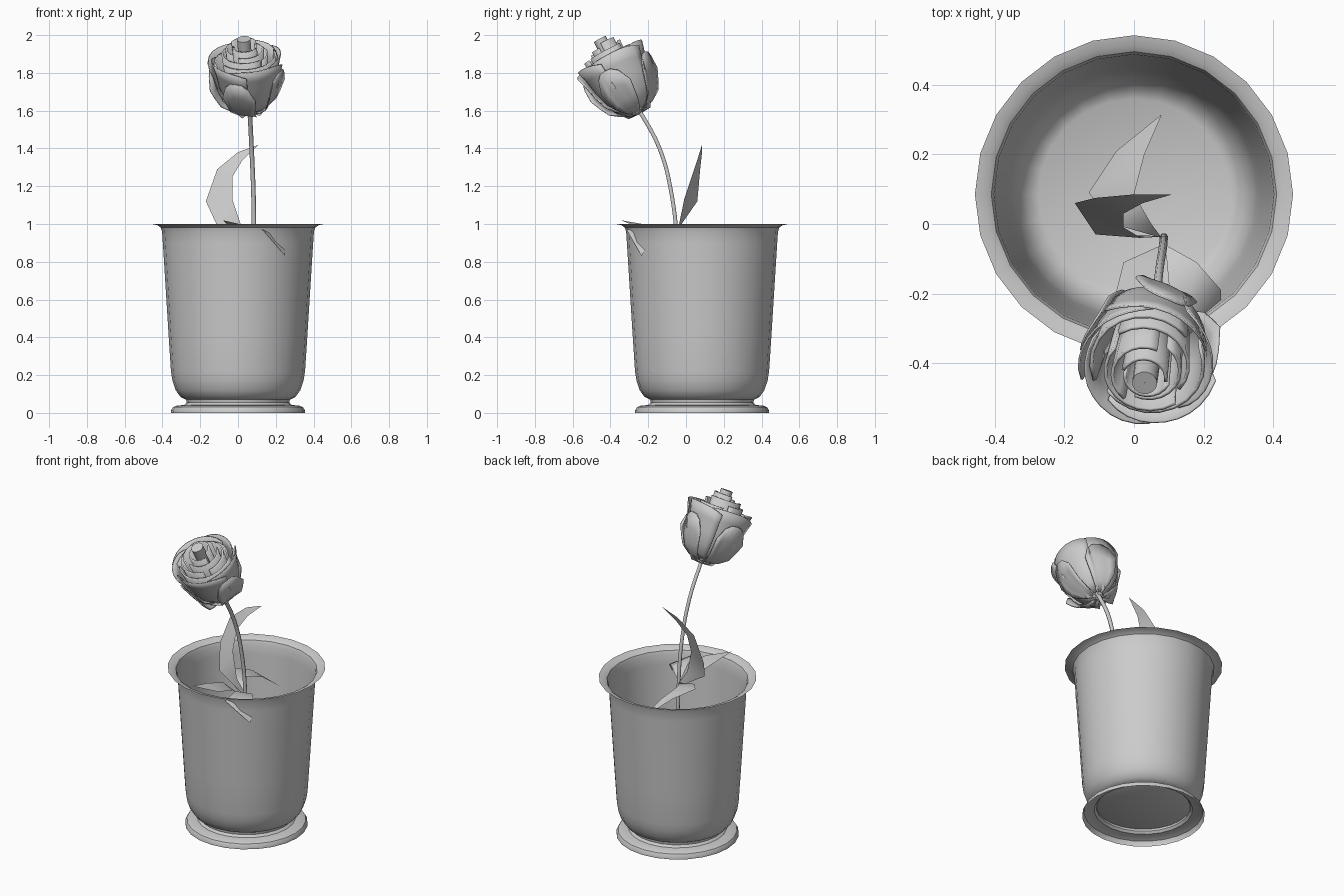
import bpy
import bmesh
import math
from mathutils import Vector, Matrix

cube = bpy.data.objects.get("Cube")
if cube:
    bpy.data.objects.remove(cube, do_unlink=True)

grey = bpy.data.materials.new("plain grey")
grey.use_nodes = True
grey.diffuse_color = (0.6, 0.6, 0.6, 1)
grey.node_tree.nodes["Principled BSDF"].inputs["Base Color"].default_value = (0.6, 0.6, 0.6, 1)


def finish(name, bm, matrix=None, sharp=35, thickness=0):
    """Turn a bmesh into a smooth shaded object."""
    bmesh.ops.remove_doubles(bm, verts=bm.verts, dist=0.0005)
    bmesh.ops.recalc_face_normals(bm, faces=bm.faces)
    if matrix:
        bm.transform(matrix)
    mesh = bpy.data.meshes.new(name)
    bm.to_mesh(mesh)
    bm.free()
    mesh.materials.append(grey)
    mesh.shade_smooth()
    mesh.set_sharp_from_angle(angle=math.radians(sharp))
    obj = bpy.data.objects.new(name, mesh)
    bpy.context.scene.collection.objects.link(obj)
    if thickness:
        mod = obj.modifiers.new("thickness", "SOLIDIFY")
        mod.thickness = thickness
        mod.offset = 0
    return obj


def grid(rows):
    """Skin equal length rows of points with faces."""
    bm = bmesh.new()
    vs = [[bm.verts.new(p) for p in row] for row in rows]
    for a, b in zip(vs, vs[1:]):
        for i in range(len(a) - 1):
            bm.faces.new((a[i], a[i + 1], b[i + 1], b[i]))
    return bm


def lathe(name, profile, steps=24, matrix=None):
    rows = []
    for r, z in profile:
        rows.append([(r * math.sin(math.tau * i / steps), r * math.cos(math.tau * i / steps), z)
                     for i in range(steps + 1)])
    return finish(name, grid(rows), matrix)


# Pot with a rolled lip, and a hollow flared foot
pot_place = Matrix.Translation((0, 0.085, 0))
lathe("pot_body", [(0.001, 0.07), (0.275, 0.07), (0.305, 0.085), (0.33, 0.12), (0.347, 0.17),
                   (0.355, 0.22), (0.368, 0.42), (0.398, 0.9), (0.402, 0.96),
                   (0.41, 0.982), (0.428, 0.994), (0.457, 1.0)], matrix=pot_place)
lathe("pot_foot", [(0.275, 0.07), (0.272, 0.055), (0.285, 0.042), (0.325, 0.038),
                   (0.345, 0.03), (0.355, 0.012), (0.355, 0)], matrix=pot_place)

# Curved stem
curve = bpy.data.curves.new("stem", "CURVE")
curve.dimensions = "3D"
curve.bevel_depth = 0.012
curve.bevel_resolution = 1
curve.resolution_u = 6
curve.use_fill_caps = True
path = [(0.085, -0.04, 0.07), (0.085, -0.045, 0.85), (0.082, -0.075, 1.15),
        (0.072, -0.14, 1.4), (0.06, -0.27, 1.64)]
spline = curve.splines.new("BEZIER")
spline.bezier_points.add(len(path) - 1)
for point, co in zip(spline.bezier_points, path):
    point.co = co
    point.handle_left_type = point.handle_right_type = "AUTO"
curve.materials.append(grey)
stem = bpy.data.objects.new("stem", curve)
bpy.context.scene.collection.objects.link(stem)


# Leaves: pairs of edge points between a base and a tip
def leaf(name, base, pairs, tip):
    rows = [(base, base)] + pairs + [(tip, tip)]
    bm = bmesh.new()
    vs = [[bm.verts.new(p) for p in row] for row in rows]
    for a, b in zip(vs, vs[1:]):
        bm.faces.new((a[0], a[1], b[1]))
        bm.faces.new((a[0], b[1], b[0]))
    bmesh.ops.dissolve_degenerate(bm, dist=0.0001, edges=bm.edges)
    finish(name, bm, sharp=60)


leaf("tall_leaf", (0.1, -0.035, 0.86),
     [((-0.11, -0.03, 0.99), (0.02, -0.04, 0.98)),
      ((-0.17, 0.06, 1.12), (-0.03, -0.01, 1.13)),
      ((-0.11, 0.075, 1.29), (-0.03, 0.03, 1.25)),
      ((0, 0.085, 1.38), (0.025, 0.06, 1.34))], (0.11, 0.085, 1.42))
leaf("back_leaf", (0.08, -0.04, 0.85),
     [((-0.06, 0, 0.94), (0.05, 0, 0.92)),
      ((-0.13, 0.09, 0.96), (0, 0.085, 0.94)),
      ((-0.05, 0.21, 0.92), (0.03, 0.2, 0.9))], (0.08, 0.315, 0.81))
leaf("drooping_leaf", (0.09, -0.06, 0.88),
     [((0.18, -0.11, 0.95), (0.1, -0.17, 0.97)),
      ((0.25, -0.19, 0.91), (0.13, -0.315, 0.97))], (0.25, -0.235, 0.83))
leaf("front_leaf", (0.08, -0.06, 0.88),
     [((-0.03, -0.11, 0.97), (0.08, -0.17, 0.97)),
      ((-0.06, -0.23, 1.0), (0.05, -0.27, 0.99))], (-0.08, -0.345, 1.02))

# Flower head frame, leaning forward off the stem
axis = Vector((-0.03, -0.205, 0.385)).normalized()
head = Matrix.Translation((0.06, -0.255, 1.6)) @ axis.to_track_quat("Z", "Y").to_matrix().to_4x4()


def petal(name, profile, start, sweep, growth=0.0, notch=0.0, steps=10, thickness=0.006):
    """Wrapped petal whose radius grows along its sweep and whose corners dip."""
    rows = []
    for r, z in profile:
        row = []
        for i in range(steps + 1):
            t = i / steps
            a = math.radians(start + sweep * t)
            rr = r * (1 + growth * (t - 0.5))
            dip = notch * abs(2 * t - 1) ** 3 * z / profile[-1][1]
            row.append((rr * math.cos(a), rr * math.sin(a), z - dip))
        rows.append(row)
    finish(name, grid(rows), head, thickness=thickness)


# Rolled heart and stepped inner petals
lathe("flower_heart", [(0.036, 0.05), (0.036, 0.43), (0.001, 0.43)], 16, head)
for i in range(4):
    r = 0.064 + 0.03 * i
    top = 0.405 - 0.027 * i
    for k in range(2):
        petal(f"inner_petal_{i}_{k}", [(r * 0.55, 0.06), (r * 0.9, 0.16), (r, top - 0.02 * k)],
              75 * i + 180 * k, 165, growth=0.15, thickness=0.01)

# Overlapping outer petals, then shorter flared ones below
cup = [(0.03, 0.0), (0.085, 0.035), (0.13, 0.1), (0.155, 0.18), (0.17, 0.26), (0.187, 0.325)]
for i in range(5):
    petal(f"outer_petal_{i}", cup, 72 * i + 20, 115, growth=0.16, notch=0.03)
low = [(0.035, -0.01), (0.09, 0.02), (0.14, 0.08), (0.165, 0.16), (0.19, 0.255)]
for i in range(4):
    petal(f"low_petal_{i}", low, 90 * i + 50, 60, growth=0.12, notch=0.1, steps=6)

# Small pointed sepals under the bloom
for i in range(5):
    place = head @ Matrix.Rotation(math.tau * i / 5, 4, "Z")
    pts = [(0.012, 0, -0.02), (0.06, 0.03, -0.015), (0.125, 0, 0.06), (0.06, -0.03, -0.015)]
    bm = bmesh.new()
    bm.faces.new([bm.verts.new(p) for p in pts])
    finish(f"sepal_{i}", bm, place)
